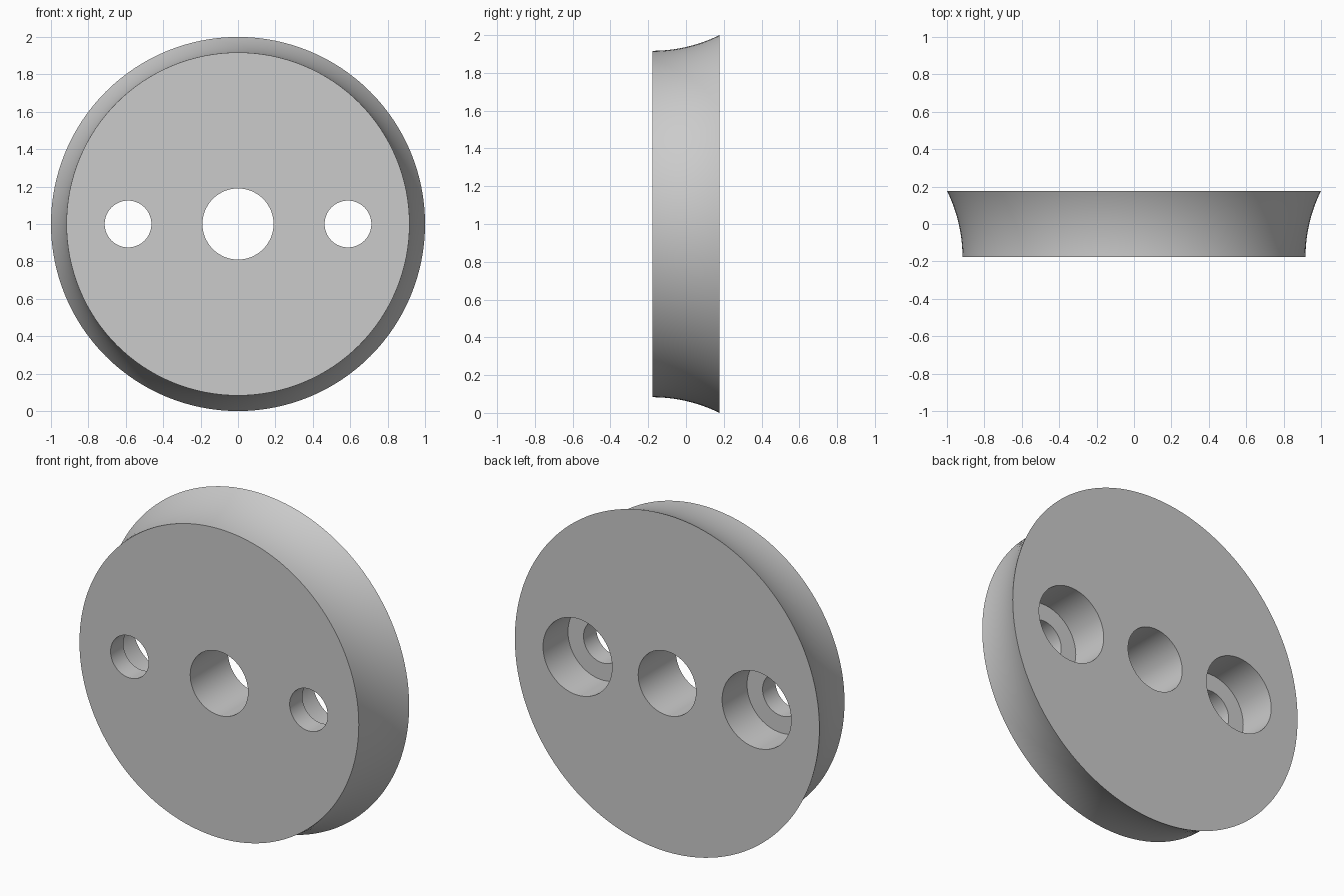
import bpy, bmesh, math

cube = bpy.data.objects.get("Cube")
if cube:
    bpy.data.objects.remove(cube, do_unlink=True)

HALF = 0.177          # half thickness
FRONT_R, BACK_R = 0.917, 1.0
SEGMENTS = 128
LIP = 0.12            # thickness left in front of each counterbore

grey = bpy.data.materials.new("light grey")
grey.use_nodes = True
colour = (0.6, 0.6, 0.6, 1)
grey.diffuse_color = colour
grey.node_tree.nodes["Principled BSDF"].inputs["Base Color"].default_value = colour


def lathe(name, profile, x=0, segments=SEGMENTS):
    """Closed solid from (radius, y) rings about an axis along y."""
    bm = bmesh.new()
    rings = []
    for r, y in profile:
        angles = [math.tau * i / segments for i in range(segments)]
        rings.append([bm.verts.new((x + r * math.cos(a), y, 1 + r * math.sin(a))) for a in angles])
    for a, b in zip(rings, rings[1:]):
        for i in range(segments):
            j = (i + 1) % segments
            bm.faces.new((a[i], a[j], b[j], b[i]))
    bm.faces.new(rings[0])
    bm.faces.new(rings[-1])
    bmesh.ops.recalc_face_normals(bm, faces=bm.faces)
    mesh = bpy.data.meshes.new(name)
    bm.to_mesh(mesh)
    bm.free()
    mesh.materials.append(grey)
    obj = bpy.data.objects.new(name, mesh)
    bpy.context.collection.objects.link(obj)
    return obj


# Disc with a concave rim: an arc that leaves the front face at a right angle
depth, flare = 2 * HALF, BACK_R - FRONT_R
arc_r = (depth ** 2 + flare ** 2) / (2 * flare)
sweep = math.asin(depth / arc_r)
steps = 16
rim = []
for i in range(steps + 1):
    t = sweep * i / steps
    rim.append((FRONT_R + arc_r * (1 - math.cos(t)), -HALF + arc_r * math.sin(t)))
disc = lathe("disc", rim)

# Centre bore and two counterbored screw holes
floor = -HALF + LIP
cutters = [lathe("centre_bore_cutter", [(0.19, -0.5), (0.19, 0.5)], segments=64)]
for side, x in (("left", 0.588), ("right", -0.588)):
    stepped = [(0.125, -0.5), (0.125, floor), (0.227, floor), (0.227, 0.5)]
    cutters.append(lathe(side + "_screw_hole_cutter", stepped, x, 64))

bpy.ops.object.select_all(action='DESELECT')
bpy.context.view_layer.objects.active = disc
disc.select_set(True)
for cutter in cutters:
    cutter.hide_render = True
    cut = disc.modifiers.new(cutter.name, 'BOOLEAN')
    cut.operation = 'DIFFERENCE'
    cut.solver = 'EXACT'
    cut.object = cutter
    bpy.ops.object.modifier_apply(modifier=cut.name)
    bpy.data.objects.remove(cutter, do_unlink=True)

bpy.ops.object.shade_smooth_by_angle(angle=math.radians(30))
